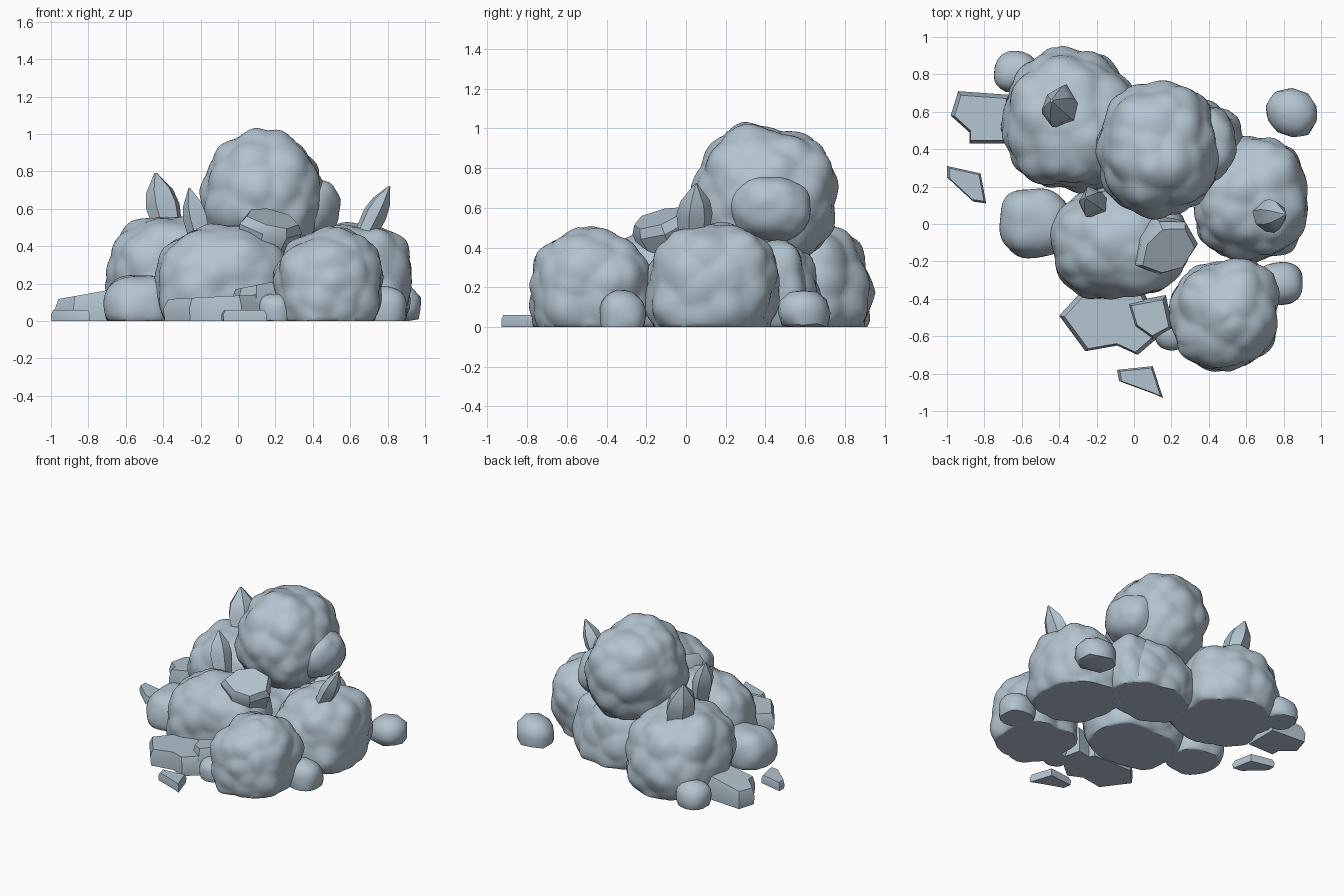
import bpy, bmesh, math
from mathutils import Vector, noise

cube = bpy.data.objects.get("Cube")
if cube:
    bpy.data.objects.remove(cube)

stone = bpy.data.materials.new("blue grey stone")
COLOUR = (0.45, 0.55, 0.63, 1)
stone.diffuse_color = COLOUR
stone.use_nodes = True
stone.node_tree.nodes["Principled BSDF"].inputs["Base Color"].default_value = COLOUR


def finish(bm, name, angle):
    """Turn a bmesh into a shaded stone object."""
    bmesh.ops.recalc_face_normals(bm, faces=bm.faces)
    mesh = bpy.data.meshes.new(name)
    bm.to_mesh(mesh)
    bm.free()
    mesh.materials.append(stone)
    ob = bpy.data.objects.new(name, mesh)
    bpy.context.collection.objects.link(ob)
    bpy.ops.object.select_all(action="DESELECT")
    ob.select_set(True)
    bpy.context.view_layer.objects.active = ob
    bpy.ops.object.shade_smooth_by_angle(angle=math.radians(angle))
    return ob


def boulder(name, centre, radii, lump=0.05, detail=5, boxy=2.5):
    """Rounded, slightly boxy rock with lumps, flattened on the ground."""
    bm = bmesh.new()
    bmesh.ops.create_icosphere(bm, subdivisions=detail, radius=1)
    c, r = Vector(centre), Vector(radii)
    for v in bm.verts:
        d = v.co.normalized()
        size = sum(abs(k) ** boxy for k in d) ** (-1 / boxy)
        p = c + d * r * size
        cell = noise.voronoi(p * 6)[0][0]
        broad = noise.noise(p * 3 + c)
        p += d * lump * (0.6 * broad + 0.9 * (0.35 - cell))
        p.z = max(p.z, 0)
        v.co = p
    bmesh.ops.dissolve_degenerate(bm, dist=0.0005, edges=bm.edges)
    return finish(bm, name, 50)


def slab(name, outline, height, taper=0.88, tilt=0.0):
    """Flat broken stone with chamfered top edges."""
    bm = bmesh.new()
    mid = sum((Vector(p) for p in outline), Vector((0, 0))) / len(outline)
    rings = []
    for scale, level in ((0.97, 0), (1, 0.55), (taper, 1)):
        ring = []
        for p in outline:
            q = mid + (Vector(p) - mid) * scale
            z = height * level + tilt * (q.x - mid.x) * level
            ring.append(bm.verts.new((q.x, q.y, max(z, 0))))
        rings.append(ring)
    n = len(outline)
    for low, high in zip(rings, rings[1:]):
        for i in range(n):
            j = (i + 1) % n
            bm.faces.new((low[i], low[j], high[j], high[i]))
    bm.faces.new(rings[0])
    bm.faces.new(rings[-1])
    return finish(bm, name, 35)


def shard(name, base, tip, radius, profile, sides=6, turn=0.0, flat=0.8):
    """Faceted stone along an axis; profile holds (position, width) pairs."""
    bm = bmesh.new()
    a, b = Vector(base), Vector(tip)
    rot = (b - a).to_track_quat("Z", "Y")
    rings = []
    for t, w in profile:
        rings.append([])
        for i in range(sides):
            ang = turn + math.tau * i / sides
            wobble = 1 + 0.12 * math.sin(i * 2.3 + t)
            off = Vector((math.cos(ang), flat * math.sin(ang), 0)) * radius * w * wobble
            rings[-1].append(bm.verts.new(a.lerp(b, t) + rot @ off))
    for low, high in zip(rings, rings[1:]):
        for i in range(sides):
            j = (i + 1) % sides
            bm.faces.new((low[i], low[j], high[j], high[i]))
    bm.faces.new(rings[0])
    bm.faces.new(rings[-1])
    return finish(bm, name, 35)


# Large boulders of the pile
boulder("peak_boulder", (0.13, 0.40, 0.66), (0.335, 0.36, 0.36), 0.055, boxy=2.2)
boulder("peak_side_lump", (0.37, 0.43, 0.60), (0.16, 0.20, 0.17), 0.04, 4)
boulder("back_left_boulder", (-0.34, 0.55, 0.20), (0.36, 0.37, 0.36), 0.06)
boulder("middle_boulder", (-0.07, -0.10, 0.19), (0.37, 0.30, 0.32), 0.045)
boulder("right_boulder", (0.62, 0.13, 0.19), (0.31, 0.33, 0.34), 0.055)
boulder("front_boulder", (0.49, -0.48, 0.17), (0.285, 0.30, 0.31), 0.055)
boulder("back_filler_boulder", (0.22, 0.43, 0.15), (0.32, 0.25, 0.27), 0.05)
boulder("back_right_boulder", (0.43, 0.46, 0.18), (0.15, 0.16, 0.26), 0.04, 4)

# Small rounded stones around the foot
boulder("left_foot_stone", (-0.53, 0.0, 0.08), (0.19, 0.19, 0.17), 0.025, 4)
boulder("right_foot_stone", (0.78, -0.32, 0.06), (0.125, 0.12, 0.13), 0.025, 3)
boulder("lone_stone", (0.845, 0.59, 0.07), (0.145, 0.135, 0.12), 0.03, 2)
boulder("back_foot_stone", (-0.63, 0.81, 0.06), (0.125, 0.115, 0.12), 0.025, 3)
boulder("front_foot_stone", (0.20, -0.58, 0.05), (0.10, 0.10, 0.10), 0.03, 3)

# Flat broken slabs and loose chips
slab("left_slab", [(-0.94, 0.71), (-0.66, 0.69), (-0.66, 0.43), (-0.88, 0.43),
                   (-0.88, 0.49), (-0.98, 0.58)], 0.14, 0.86, 0.18)
slab("front_slab", [(-0.40, -0.49), (-0.28, -0.36), (0.05, -0.36), (0.16, -0.58),
                    (0.02, -0.70), (-0.09, -0.65), (-0.26, -0.68)], 0.13, 0.9, 0.05)
slab("front_slab_block", [(-0.04, -0.42), (0.17, -0.38), (0.21, -0.56),
                          (0.10, -0.62), (0.0, -0.55)], 0.19, 0.8, 0.2)
slab("left_chip", [(-1.0, 0.31), (-0.82, 0.27), (-0.79, 0.11),
                   (-0.86, 0.12), (-1.0, 0.25)], 0.06)
slab("front_chip", [(-0.09, -0.78), (0.10, -0.76), (0.155, -0.93),
                    (0.11, -0.91), (-0.08, -0.84)], 0.06)

# Tilted block resting on the middle boulder
shard("tilted_block", (0.13, -0.08, 0.38), (0.18, -0.145, 0.55), 0.165,
      ((0, 0.85), (0.75, 1), (1, 0.84)), 7, 0.3, 0.95)

# Upright pointed shards
POINTED = ((0, 0.8), (0.5, 1), (0.72, 0.8), (1, 0.08))
shard("back_left_shard", (-0.36, 0.60, 0.44), (-0.44, 0.66, 0.79), 0.115, POINTED, 6, 0.4)
shard("middle_shard", (-0.19, 0.10, 0.40), (-0.26, 0.14, 0.71), 0.085, POINTED, 5, 0.2)
shard("right_shard", (0.66, 0.04, 0.42), (0.81, 0.05, 0.72), 0.085, POINTED, 6, 0.1)
